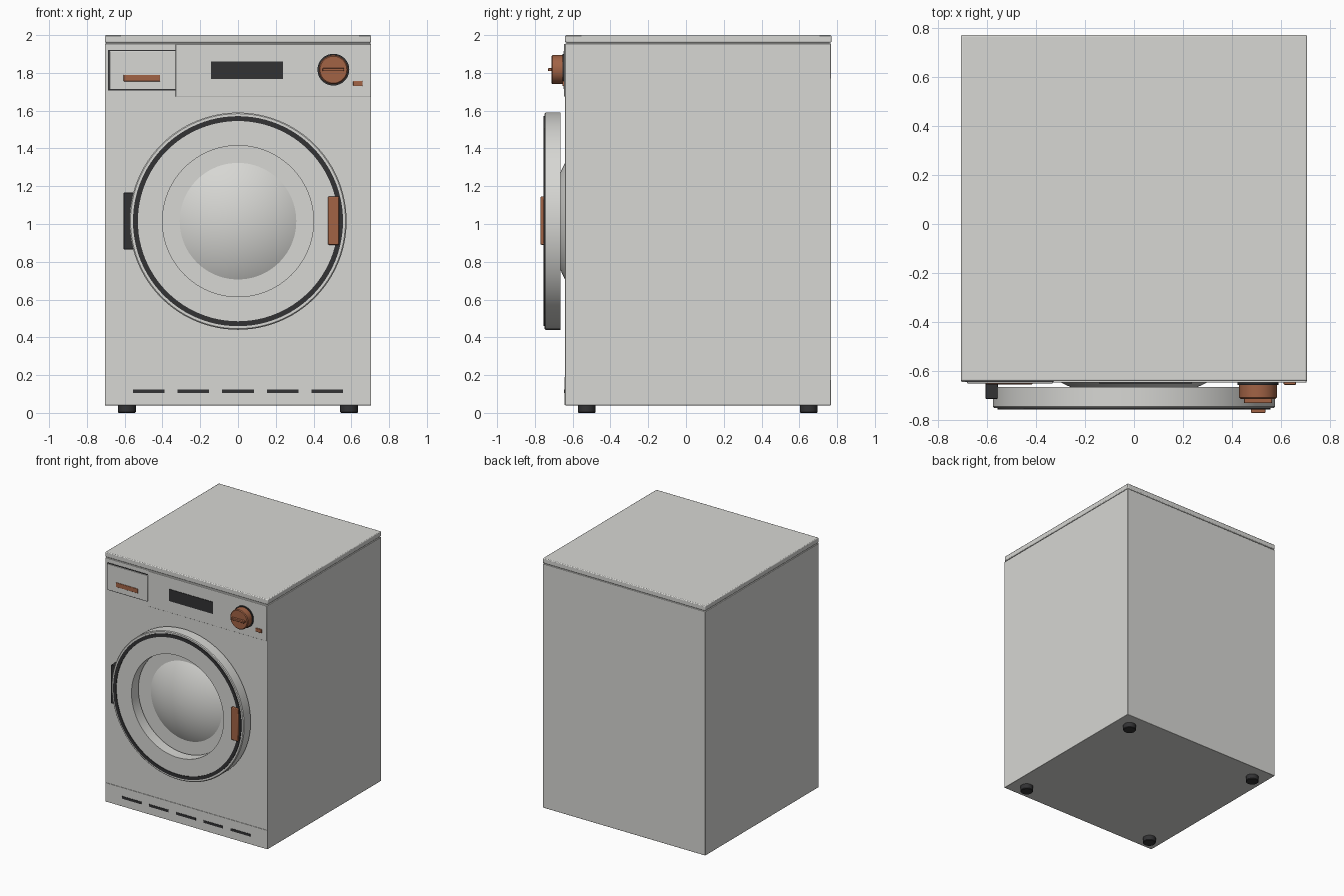
import bpy, math
from mathutils import Matrix

if "Cube" in bpy.data.objects:
    bpy.data.objects.remove(bpy.data.objects["Cube"])


def material(name, rgb):
    m = bpy.data.materials.new(name)
    m.diffuse_color = (*rgb, 1)
    m.use_nodes = True
    m.node_tree.nodes["Principled BSDF"].inputs["Base Color"].default_value = m.diffuse_color
    return m


SHELL = material("warm light grey", (0.68, 0.68, 0.655))
DARK = material("charcoal", (0.032, 0.032, 0.034))
COPPER = material("copper brown", (0.36, 0.125, 0.06))


def finish(ob, name, mat, bevel=0.0):
    ob.name = name
    ob.data.materials.clear()
    ob.data.materials.append(mat)
    if bevel:
        mod = ob.modifiers.new("soft_edges", 'BEVEL')
        mod.width = bevel
        mod.segments = 2
    bpy.ops.object.select_all(action='DESELECT')
    ob.select_set(True)
    bpy.context.view_layer.objects.active = ob
    bpy.ops.object.shade_smooth_by_angle(angle=math.radians(35))
    return ob


def box(name, x, y, z, mat, bevel=0.0):
    """Box from (min, max) ranges."""
    bpy.ops.mesh.primitive_cube_add(size=1)
    ob = bpy.context.object
    size = Matrix.Diagonal((x[1] - x[0], y[1] - y[0], z[1] - z[0], 1))
    mid = Matrix.Translation((sum(x) / 2, sum(y) / 2, sum(z) / 2))
    ob.data.transform(mid @ size)
    return finish(ob, name, mat, bevel)


def lathe(name, profile, centre, mat, steps=96, closed=False, axis='Y'):
    """Revolve (radius, distance) points about the y or z axis through centre."""
    cx, cy, cz = centre
    verts, faces, n = [], [], len(profile)
    for i in range(steps):
        a = 2 * math.pi * i / steps
        for r, d in profile:
            p, q = r * math.cos(a), r * math.sin(a)
            verts.append((cx + p, cy + d, cz + q) if axis == 'Y' else (cx + p, cy + q, cz + d))
    for i in range(steps):
        j = (i + 1) % steps
        for k in range(n if closed else n - 1):
            m = (k + 1) % n
            faces.append((i * n + k, i * n + m, j * n + m, j * n + k))
    if not closed:
        faces.append([i * n for i in range(steps)])
        faces.append([i * n + n - 1 for i in reversed(range(steps))])
    me = bpy.data.meshes.new(name)
    me.from_pydata(verts, [], faces)
    ob = bpy.data.objects.new(name, me)
    bpy.context.collection.objects.link(ob)
    bpy.context.view_layer.objects.active = ob
    ob.select_set(True)
    bpy.ops.object.mode_set(mode='EDIT')
    bpy.ops.mesh.select_all(action='SELECT')
    bpy.ops.mesh.normals_make_consistent(inside=False)
    bpy.ops.object.mode_set(mode='OBJECT')
    return finish(ob, name, mat)


FRONT = -0.64

# Cabinet and lid
box("cabinet", (-0.705, 0.705), (FRONT, 0.768), (0.04, 1.955), SHELL, 0.003)
box("lid_seam", (-0.698, 0.698), (FRONT + 0.007, 0.761), (1.95, 1.965), SHELL)
box("lid", (-0.705, 0.705), (FRONT, 0.77), (1.96, 2.0), SHELL, 0.006)

# Control panel with display and button
box("control_panel", (-0.33, 0.702), (-0.646, FRONT + 0.01), (1.675, 1.952), SHELL, 0.002)
box("display", (-0.143, 0.237), (-0.65, FRONT), (1.767, 1.86), DARK)
box("power_button", (0.61, 0.66), (-0.655, FRONT), (1.73, 1.758), COPPER, 0.003)

# Detergent drawer
box("drawer_recess", (-0.687, -0.33), (-0.643, FRONT + 0.01), (1.708, 1.922), DARK)
box("drawer_front", (-0.68, -0.33), (-0.649, FRONT), (1.714, 1.916), SHELL, 0.002)
box("drawer_pull", (-0.605, -0.413), (-0.653, FRONT), (1.755, 1.79), COPPER, 0.002)

# Program knob
KNOB = (0.505, 0, 1.817)
lathe("knob_collar", [(0.084, FRONT), (0.084, -0.655)], KNOB, DARK, 48)
lathe("knob", [(0.077, -0.65), (0.077, -0.706), (0.071, -0.712)], KNOB, COPPER, 48)
box("knob_grip", (0.448, 0.562), (-0.73, -0.70), (1.809, 1.825), COPPER, 0.003)

# Door ring, seal stripe and domed window
DOOR = (0, 0, 1.015)
lathe("door_ring", [(0.4, -0.664), (0.575, -0.664), (0.575, -0.744),
                    (0.569, -0.75), (0.4, -0.75)], DOOR, SHELL, closed=True)
lathe("door_stripe", [(0.53, -0.745), (0.556, -0.745), (0.556, -0.755),
                      (0.53, -0.755)], DOOR, DARK, closed=True)
R = 0.65
dome = [(R * math.sin(t), -0.068 - R * math.cos(t))
        for t in (math.radians(1 + 3 * k) for k in range(12))]
lathe("window_dome", dome, DOOR, SHELL)
box("door_handle", (0.476, 0.536), (-0.77, -0.74), (0.89, 1.145), COPPER, 0.005)
box("door_hinge", (-0.605, -0.555), (-0.712, FRONT), (0.865, 1.167), DARK, 0.003)

# Kick plate and vents
box("kick_plate", (-0.702, 0.702), (-0.643, FRONT + 0.01), (0.042, 0.19), SHELL, 0.001)
for i in range(5):
    x = (i - 2) * 0.2365
    box(f"vent_{i + 1}", (x - 0.084, x + 0.084), (-0.646, FRONT), (0.104, 0.123), DARK)

# Feet
for side, x in (("left", -0.588), ("right", 0.588)):
    for end, y in (("front", -0.525), ("back", 0.65)):
        lathe(f"{end}_{side}_foot", [(0.043, 0), (0.047, 0.004), (0.047, 0.045)],
              (x, y, 0), DARK, 32, axis='Z')
